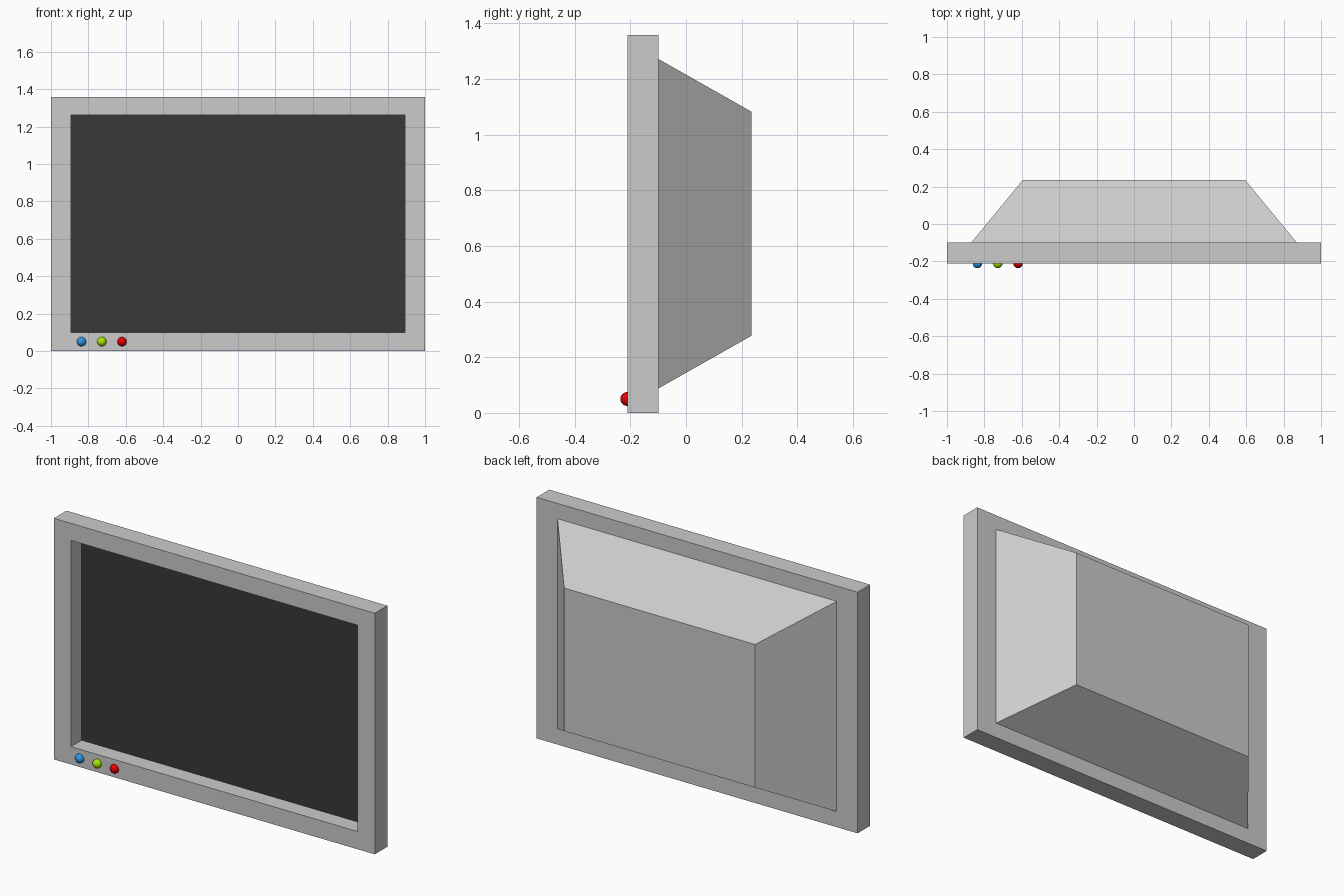
import bpy, bmesh

if "Cube" in bpy.data.objects:
    bpy.data.objects.remove(bpy.data.objects["Cube"])


def material(name, rgb):
    mat = bpy.data.materials.new(name)
    mat.diffuse_color = (*rgb, 1)
    mat.use_nodes = True
    mat.node_tree.nodes["Principled BSDF"].inputs["Base Color"].default_value = mat.diffuse_color
    return mat


def add_object(name, bm, mat=None):
    bmesh.ops.recalc_face_normals(bm, faces=bm.faces)
    mesh = bpy.data.meshes.new(name)
    bm.to_mesh(mesh)
    bm.free()
    obj = bpy.data.objects.new(name, mesh)
    bpy.context.collection.objects.link(obj)
    if mat:
        mesh.materials.append(mat)
    return obj


def rect(bm, half_x, y, z0, z1):
    corners = ((-half_x, z0), (half_x, z0), (half_x, z1), (-half_x, z1))
    return [bm.verts.new((x, y, z)) for x, z in corners]


def bridge(bm, a, b):
    for i in range(4):
        j = (i + 1) % 4
        bm.faces.new((a[i], a[j], b[j], b[i]))


SCREEN_Y = -0.116

# Cabinet: recessed front frame, outer slab and tapered back as one shell
bm = bmesh.new()
sections = [
    (0.893, SCREEN_Y, 0.10, 1.262),   # recess bottom
    (0.893, -0.211, 0.10, 1.262),     # opening edge
    (1.0, -0.211, 0.0, 1.358),        # frame front
    (1.0, -0.099, 0.0, 1.358),        # frame back
    (0.87, -0.099, 0.088, 1.272),     # housing base
    (0.595, 0.235, 0.277, 1.083),     # housing rear
]
loops = [rect(bm, *s) for s in sections]
for a, b in zip(loops, loops[1:]):
    bridge(bm, a, b)
bm.faces.new(loops[-1])
add_object("cabinet", bm)

# Screen closing the recess
bm = bmesh.new()
bm.faces.new(rect(bm, 0.893, SCREEN_Y, 0.10, 1.262))
add_object("screen", bm, material("black", (0.04, 0.04, 0.04)))

# Round buttons, half sunk into the lower frame
for name, x, rgb in (("blue", -0.837, (0.03, 0.3, 0.8)),
                     ("green", -0.728, (0.4, 0.8, 0.0)),
                     ("red", -0.62, (0.8, 0.0, 0.0))):
    bpy.ops.mesh.primitive_uv_sphere_add(segments=32, ring_count=16, radius=0.025,
                                         location=(x, -0.211, 0.05))
    button = bpy.context.object
    button.name = name + "_button"
    button.data.materials.append(material(name, rgb))
    bpy.ops.object.shade_smooth()
